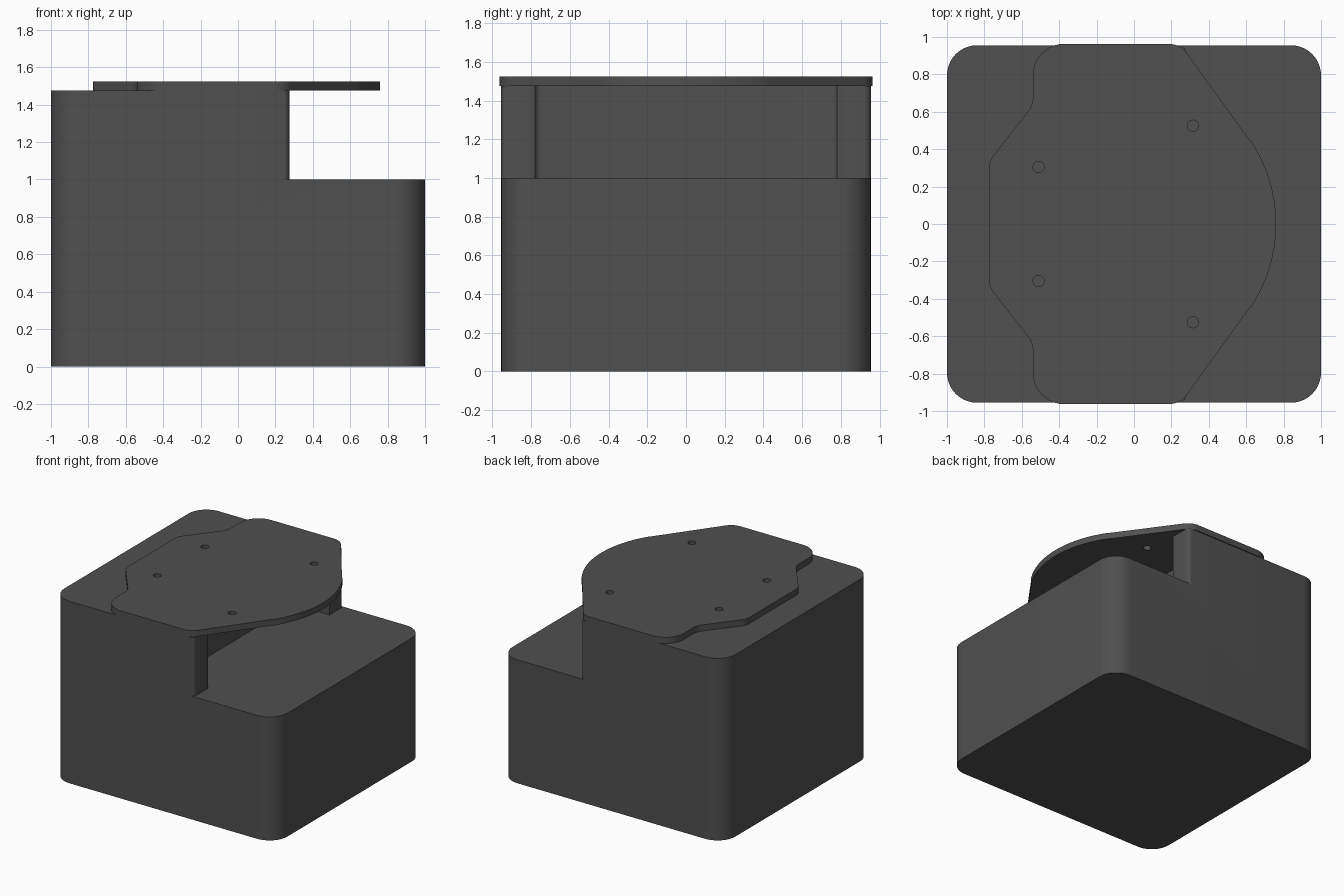
import bpy, bmesh, math
from mathutils import Vector

if "Cube" in bpy.data.objects:
    bpy.data.objects.remove(bpy.data.objects["Cube"])

dark = bpy.data.materials.new("dark_grey")
dark.diffuse_color = (0.08, 0.08, 0.08, 1)
dark.use_nodes = True
dark.node_tree.nodes["Principled BSDF"].inputs["Base Color"].default_value = dark.diffuse_color


def rounded(corners, steps=10):
    """Turn (x, y, radius) corners into an open outline with filleted corners."""
    out = []
    for i, (x, y, r) in enumerate(corners):
        p = Vector((x, y))
        if r == 0:
            out.append(p)
            continue
        a = (Vector(corners[i - 1][:2]) - p).normalized()
        b = (Vector(corners[(i + 1) % len(corners)][:2]) - p).normalized()
        half = a.angle(b) / 2
        start, end = p + a * r / math.tan(half), p + b * r / math.tan(half)
        c = p + (a + b).normalized() * r / math.sin(half)
        u, v = start - c, end - c
        total = u.angle(v)
        for k in range(steps + 1):
            t = total * k / steps
            out.append(c + (u * math.sin(total - t) + v * math.sin(t)) / math.sin(total))
    return out


def mirror_y(half):
    return half + [Vector((p.x, -p.y)) for p in reversed(half) if abs(p.y) > 1e-5]


def prism(name, outline, z0, z1):
    bm = bmesh.new()
    face = bm.faces.new([bm.verts.new((p.x, p.y, z0)) for p in outline])
    ext = bmesh.ops.extrude_face_region(bm, geom=[face])
    top = [g for g in ext["geom"] if isinstance(g, bmesh.types.BMVert)]
    bmesh.ops.translate(bm, verts=top, vec=(0, 0, z1 - z0))
    bmesh.ops.recalc_face_normals(bm, faces=bm.faces)
    mesh = bpy.data.meshes.new(name)
    bm.to_mesh(mesh)
    bm.free()
    ob = bpy.data.objects.new(name, mesh)
    bpy.context.collection.objects.link(ob)
    mesh.materials.append(dark)
    return ob


def activate(ob):
    bpy.ops.object.select_all(action='DESELECT')
    ob.select_set(True)
    bpy.context.view_layer.objects.active = ob


def cut(ob, cutter):
    mod = ob.modifiers.new("cut", 'BOOLEAN')
    mod.operation, mod.solver, mod.object = 'DIFFERENCE', 'EXACT', cutter
    activate(ob)
    bpy.ops.object.modifier_apply(modifier=mod.name)
    bpy.data.objects.remove(cutter)


# Body: rounded block
W, D, R = 1.0, 0.955, 0.16
body = prism("body", rounded([(W, D, R), (-W, D, R), (-W, -D, R), (W, -D, R)]), 0, 1.475)

# Step and recess between two posts, cut from the upper front of the body
step_half = ([Vector((1.3, 1.2)), Vector((0.24, 1.2))]
             + rounded([(0.24, 0.956, 0), (0.275, 0.956, 0.034), (0.275, 0.78, 0),
                        (-0.04, 0.78, 0.03), (-0.04, 0, 0)], 6)[:-1])
cut(body, prism("step_cutter", mirror_y(step_half), 1.0, 1.7))

# Top plate: angled back, straight sides, tapering to a curved front
plate_half = rounded([(-0.775, 0, 0), (-0.775, 0.335, 0.1), (-0.54, 0.636, 0.12),
                      (-0.54, 0.963, 0.165), (0.247, 0.963, 0.12), (0.61, 0.46, 0)])[1:]
arc_end = math.radians(35)
for k in range(1, 17):
    t = arc_end * (1 - k / 16)
    plate_half.append(Vector((-0.04 + 0.8 * math.cos(t), 0.8 * math.sin(t))))
plate = prism("top_plate", mirror_y(plate_half), 1.475, 1.525)

# Screw holes through the plate
for x, y in ((0.315, 0.525), (-0.51, 0.305)):
    for s in (1, -1):
        ring = [Vector((x + 0.03 * math.cos(a), s * y + 0.03 * math.sin(a)))
                for a in (math.tau * i / 24 for i in range(24))]
        cut(plate, prism("hole_cutter", ring, 1.4, 1.6))

for ob in (body, plate):
    activate(ob)
    bpy.ops.object.shade_smooth_by_angle(angle=math.radians(30))
